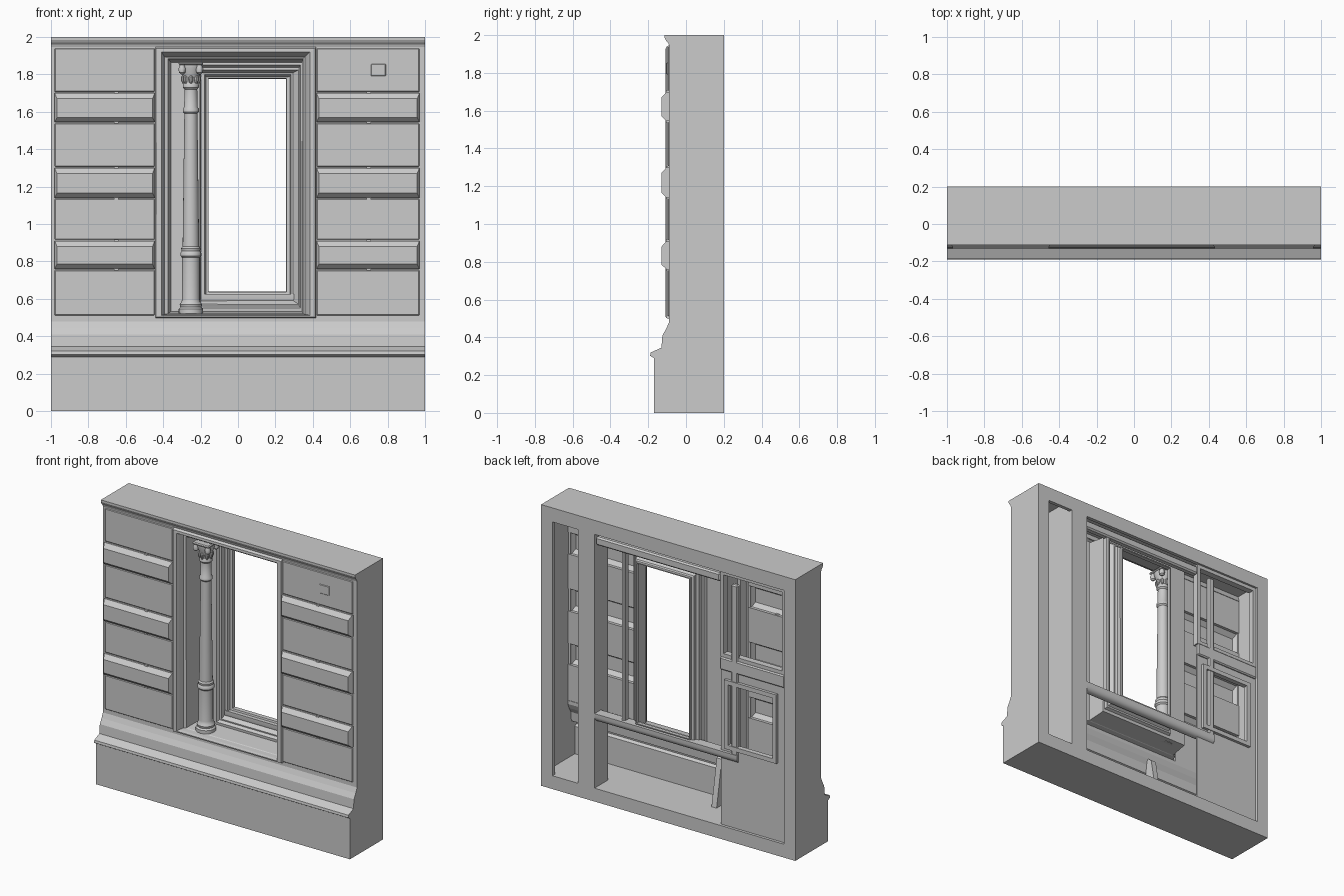
import bpy, bmesh, math

if "Cube" in bpy.data.objects:
    bpy.data.objects.remove(bpy.data.objects["Cube"])


def make(name, verts, faces):
    me = bpy.data.meshes.new(name)
    me.from_pydata(verts, [], faces)
    bm = bmesh.new()
    bm.from_mesh(me)
    bmesh.ops.recalc_face_normals(bm, faces=bm.faces)
    bm.to_mesh(me)
    bm.free()
    ob = bpy.data.objects.new(name, me)
    bpy.context.collection.objects.link(ob)
    return ob


def box(name, x0, x1, y0, y1, z0, z1, bevel=0):
    ob = make(name, [(x, y, z) for x in (x0, x1) for y in (y0, y1) for z in (z0, z1)],
              [(0, 1, 3, 2), (4, 6, 7, 5), (0, 4, 5, 1), (2, 3, 7, 6), (0, 2, 6, 4), (1, 5, 7, 3)])
    if bevel:
        m = ob.modifiers.new("bevel", 'BEVEL')
        m.width, m.segments = bevel, 1
    return ob


def extrude_x(name, profile, x0, x1):
    """Closed (y, z) outline extruded along x."""
    n = len(profile)
    verts = [(x, y, z) for x in (x0, x1) for y, z in profile]
    faces = [(i, (i + 1) % n, n + (i + 1) % n, n + i) for i in range(n)]
    return make(name, verts, faces + [tuple(range(n)), tuple(range(n, 2 * n))])


def sheet_x(name, profile, x0, x1, t=0.012):
    """Open (y, z) line as a thin sheet along x."""
    back = [(y + t, z) for y, z in reversed(profile)]
    return extrude_x(name, profile + back, x0, x1)


def ring_loft(name, rings, t=0, cap=False):
    """Skin between rectangles (x0, x1, z0, z1, y); cap closes the last one."""
    verts, faces = [], []
    for x0, x1, z0, z1, y in rings:
        verts += [(x0, y, z0), (x1, y, z0), (x1, y, z1), (x0, y, z1)]
    for k in range(len(rings) - 1):
        for i in range(4):
            j = (i + 1) % 4
            faces.append((4 * k + i, 4 * k + j, 4 * k + 4 + j, 4 * k + 4 + i))
    if cap:
        e = len(verts)
        faces.append((e - 4, e - 3, e - 2, e - 1))
    ob = make(name, verts, faces)
    if t:
        m = ob.modifiers.new("thickness", 'SOLIDIFY')
        m.thickness, m.offset = t, 0
    return ob


def frame(name, x0, x1, z0, z1, w, y0, y1):
    """Rectangular frame, w wide inside the given outline."""
    o, i = (x0, x1, z0, z1), (x0 + w, x1 - w, z0 + w, z1 - w)
    return ring_loft(name, [o + (y0,), o + (y1,), i + (y1,), i + (y0,), o + (y0,)])


def lathe(name, profile, cx, cy, seg=20):
    n = len(profile)
    verts = [(cx + r * math.cos(2 * math.pi * s / seg), cy + r * math.sin(2 * math.pi * s / seg), z)
             for s in range(seg) for r, z in profile]
    faces = [(s * n + i, (s + 1) % seg * n + i, (s + 1) % seg * n + i + 1, s * n + i + 1)
             for s in range(seg) for i in range(n - 1)]
    faces += [tuple(s * n for s in range(seg)), tuple(s * n + n - 1 for s in range(seg))]
    return make(name, verts, faces)


def smooth(ob):
    bpy.ops.object.select_all(action='DESELECT')
    ob.select_set(True)
    bpy.context.view_layer.objects.active = ob
    bpy.ops.object.shade_smooth_by_angle(angle=math.radians(35))


# Plinth, ledge and cornice profiles
plinth = [(-0.17, 0), (-0.17, 0.29), (-0.19, 0.302), (-0.187, 0.32), (-0.13, 0.345),
          (-0.125, 0.41), (-0.105, 0.445), (-0.09, 0.48), (-0.09, 0.505)]
cornice = [(-0.09, 1.945), (-0.095, 1.96), (-0.105, 1.97), (-0.113, 1.985), (-0.113, 2.0)]
sheet_x("plinth", plinth, -0.985, 0.985)
# Cornice and top in one solid outline
extrude_x("cornice_and_top", cornice + [(0.2, 2.0), (0.2, 1.985), (-0.09, 1.985), (-0.078, 1.945)],
          -0.985, 0.985)

# Thin outer shell with a flat rim around the open back
side = plinth + cornice + [(0.2, 2.0), (0.2, 0)]
for s, tag in ((-1, "left"), (1, "right")):
    extrude_x("side_wall_" + tag, side, *sorted((s, s * 0.985)))
    box("back_rim_" + tag, *sorted((s * 0.91, s * 0.985)), 0.175, 0.2, 0.095, 1.985)
box("back_rim_top", -0.91, 0.91, 0.175, 0.2, 1.9, 1.985)
box("bottom_slab", -0.985, 0.985, -0.16, 0.2, 0.0, 0.095)
box("back_post", 0.58, 0.695, 0.05, 0.2, 0.09, 1.91)
box("post_web", 0.695, 0.71, -0.08, 0.2, 0.09, 1.985)

# Front wall sheets and stone courses, hollow at the back, on both sides of the window
flats = [(0.505, 0.76), (0.91, 1.14), (1.30, 1.545), (1.70, 1.945)]
raised = [(0.76, 0.91), (1.14, 1.30), (1.545, 1.70)]
for tag, x0, x1, w0, w1, joint in (("left", -0.98, -0.445, -0.985, -0.43, -0.65),
                                   ("right", 0.42, 0.97, 0.405, 0.985, 0.70)):
    for z0, z1 in flats:
        box("wall_" + tag, w0, w1, -0.09, -0.082, z0, z1)
        box("flat_stone_" + tag, x0, x1, -0.098, -0.088, z0 + 0.006, z1 - 0.006, 0.004)
    for z0, z1 in raised:
        ring_loft("raised_stone_" + tag, [
            (w0, w1, z0, z1, -0.088), (x0, x1, z0, z1, -0.09), (x0, x1, z0, z1, -0.103),
            (x0 + 0.012, x1 - 0.012, z0 + 0.025, z1 - 0.03, -0.13)], cap=True)
        # small lugs where vertical joints meet the course
        for z in (z0 - 0.008, z1 - 0.004):
            box("joint_lug_" + tag, joint - 0.012, joint + 0.012, -0.106, -0.09, z, z + 0.012)

# Chipped patch on the upper right stone
box("stone_chip", 0.71, 0.79, -0.102, -0.095, 1.79, 1.855, 0.004)

# Stepped window recess, from front casing to the inner opening
ring_loft("window_recess", [
    (-0.44, 0.415, 0.50, 1.945, -0.085), (-0.435, 0.41, 0.505, 1.935, -0.103),
    (-0.41, 0.385, 0.51, 1.92, -0.103), (-0.405, 0.375, 0.512, 1.91, -0.085),
    (-0.395, 0.36, 0.515, 1.895, -0.05), (-0.375, 0.35, 0.518, 1.885, -0.045),
    (-0.36, 0.345, 0.53, 1.865, 0.09), (-0.23, 0.335, 0.55, 1.85, 0.09),
    (-0.22, 0.33, 0.56, 1.84, 0.11), (-0.205, 0.325, 0.57, 1.825, 0.11),
    (-0.20, 0.295, 0.59, 1.81, 0.14), (-0.18, 0.285, 0.605, 1.80, 0.14),
    (-0.175, 0.28, 0.615, 1.79, 0.16), (-0.16, 0.26, 0.635, 1.78, 0.165),
    (-0.16, 0.26, 0.635, 1.78, 0.19)], 0.01)

# Column with base, band and capital
cx, cy = -0.252, 0.0
shaft = [(0.066, 0.522), (0.066, 0.545), (0.056, 0.555), (0.06, 0.57), (0.05, 0.585), (0.047, 0.60),
         (0.047, 0.82), (0.056, 0.83), (0.056, 0.845), (0.049, 0.855), (0.052, 0.87), (0.044, 0.88),
         (0.035, 1.59), (0.043, 1.60), (0.043, 1.615), (0.036, 1.625), (0.034, 1.72), (0.043, 1.73),
         (0.043, 1.745), (0.038, 1.755), (0.046, 1.80), (0.06, 1.835), (0.06, 1.85)]
smooth(lathe("column", shaft, cx, cy))
box("capital_slab", cx - 0.066, cx + 0.066, cy - 0.066, cy + 0.066, 1.85, 1.866, 0.006)
for k in range(4):
    a = math.pi / 4 + k * math.pi / 2
    smooth(lathe("capital_scroll", [(0.006, 1.80), (0.017, 1.81), (0.02, 1.83), (0.012, 1.85)],
                 cx + 0.066 * math.cos(a), cy + 0.066 * math.sin(a), 10))
for k in range(8):
    a = k * math.pi / 4
    smooth(lathe("capital_leaf", [(0.004, 1.75), (0.011, 1.765), (0.013, 1.785), (0.005, 1.795)],
                 cx + 0.041 * math.cos(a), cy + 0.041 * math.sin(a), 8))

# Back panelling: lower panel with a framed opening, rail above
lower = (-0.91, -0.40, 0.095, 1.21)
hole = (-0.83, -0.46, 0.67, 1.12)
ring_loft("back_panel", [lower + (0.17,), lower + (0.18,), hole + (0.18,),
                         hole + (0.17,), lower + (0.17,)])
frame("back_panel_frame", -0.85, -0.44, 0.65, 1.14, 0.03, 0.165, 0.2)
box("back_rail", -0.91, -0.40, 0.16, 0.195, 1.20, 1.29, 0.008)
frame("upper_opening_frame", -0.91, -0.40, 1.29, 1.9, 0.025, 0.14, 0.185)

# Window casing bars on the back, with a rounded sill roll
sill = [(0.13, 0.625), (0.2, 0.625)] + [
    (0.165 + 0.035 * math.cos(a), 0.6 - 0.035 * math.sin(a))
    for a in (math.pi * k / 6 for k in range(7))]
smooth(extrude_x("back_sill_bar", sill, -0.54, 0.58))
box("back_head_bar", -0.40, 0.58, 0.14, 0.19, 1.82, 1.88, 0.01)
box("back_casing_bar", -0.54, -0.49, 0.16, 0.195, 0.6, 1.83, 0.008)
box("back_stile", 0.355, 0.385, 0.13, 0.18, 0.6, 1.85, 0.008)

# Brace under the sill
extrude_x("sill_brace", [(-0.15, 0.09), (0.0, 0.09), (-0.02, 0.2), (-0.06, 0.42), (-0.1, 0.45)],
          -0.24, -0.20)
